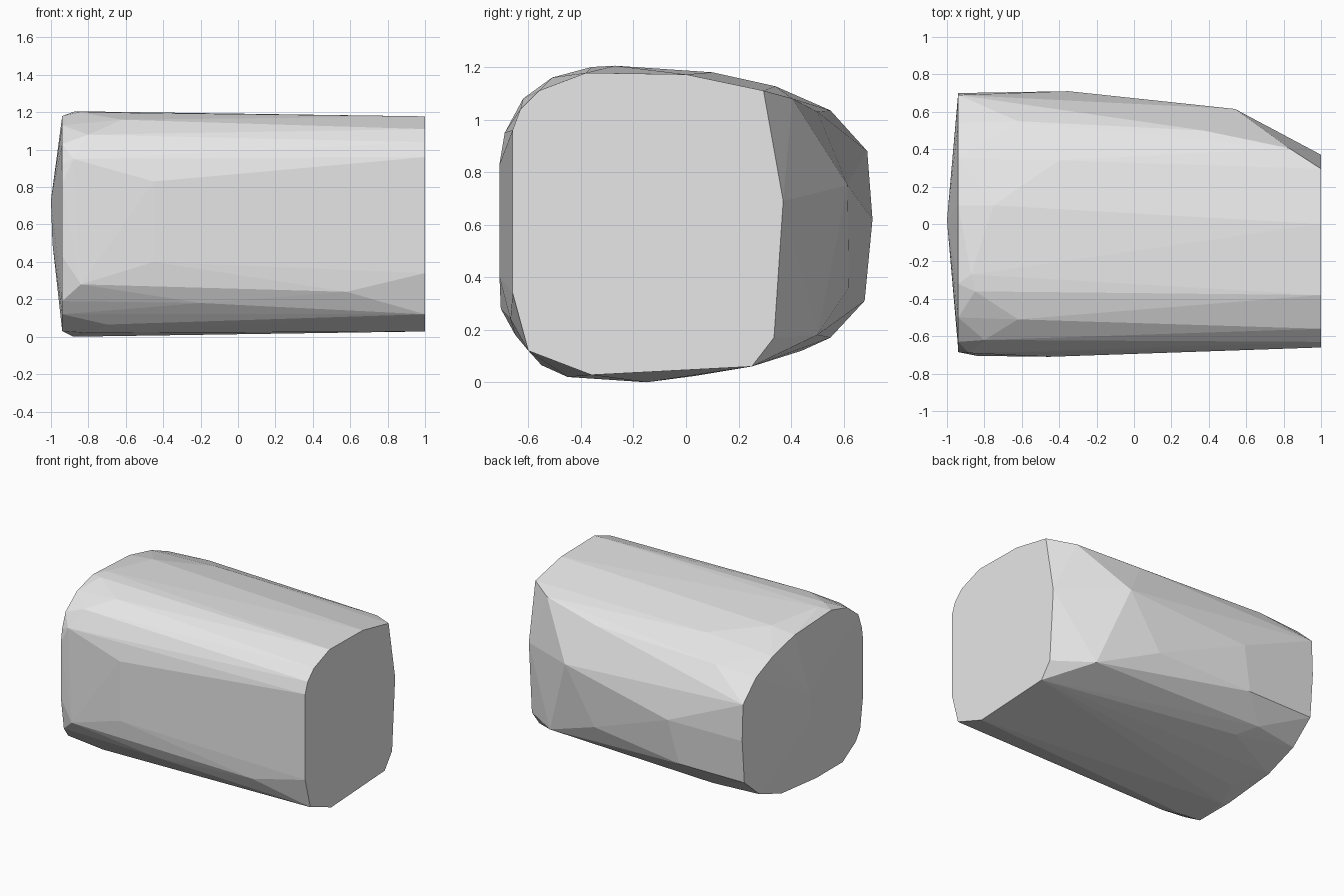
import bpy, bmesh, math

if "Cube" in bpy.data.objects:
    bpy.data.objects.remove(bpy.data.objects["Cube"])

# Flat cut end on the right: (y, z)
right_end = [(-.66, .34), (-.66, .96), (-.63, 1.04), (-.56, 1.11), (-.38, 1.178),
             (0, 1.172), (.295, 1.11), (.37, .69), (.335, .17), (.25, .06),
             (-.36, .028), (-.60, .12)]

# Rim of the slightly domed left end: (y, z)
left_rim = [(-.685, .43), (-.685, .82), (-.67, .92), (-.63, 1.03), (-.5, 1.13),
            (-.32, 1.18), (.1, 1.16), (.35, 1.10), (.54, 1.02), (.69, .88),
            (.70, .62), (.675, .31), (.5, .16), (.25, .07), (-.15, .03),
            (-.45, .03), (-.6, .12), (-.65, .19)]
left_dome = [(-1, .02, .73), (-.992, 0, .5)]

# Corners along the faceted body, by side
front = [(-.45, -.71, .83), (-.45, -.71, .40), (-.84, -.705, .28), (-.88, -.69, .95),
         (-.2, -.65, .18), (.58, -.668, .24)]
top = [(-.8, -.62, 1.08), (-.62, -.51, 1.16), (-.85, -.36, 1.2), (-.87, -.27, 1.205),
       (-.75, .1, 1.18), (-.4, .34, 1.127), (-.62, .55, 1.035), (.37, .5, 1.03)]
back = [(-.35, .71, .62), (.54, .615, .75), (.83, .405, 1.08), (.74, .5, .18),
        (.3, .62, .36), (-.42, .68, .31)]
bottom = [(-.6, .55, .17), (-.5, .44, .12), (-.8, .04, .025), (-.88, -.15, 0),
          (-.8, -.45, .02), (-.7, -.55, .065)]

points = [(1, y, z) for y, z in right_end] + [(-.94, y, z) for y, z in left_rim]
points += left_dome + front + top + back + bottom

# Wrap the corners in one convex faceted block
bm = bmesh.new()
for p in points:
    bm.verts.new(p)
hull = bmesh.ops.convex_hull(bm, input=bm.verts[:])
loose = {g for g in hull["geom_interior"] + hull["geom_unused"]
         if isinstance(g, bmesh.types.BMVert)}
bmesh.ops.delete(bm, geom=list(loose), context='VERTS')
bmesh.ops.dissolve_limit(bm, angle_limit=math.radians(1),
                         verts=bm.verts[:], edges=bm.edges[:])
bmesh.ops.recalc_face_normals(bm, faces=bm.faces[:])

mesh = bpy.data.meshes.new("faceted_block")
bm.to_mesh(mesh)
bm.free()
block = bpy.data.objects.new("faceted_block", mesh)
bpy.context.collection.objects.link(block)

grey = bpy.data.materials.new("plain grey")
grey.diffuse_color = (.8, .8, .8, 1)
grey.use_nodes = True
grey.node_tree.nodes["Principled BSDF"].inputs["Base Color"].default_value = grey.diffuse_color
mesh.materials.append(grey)
